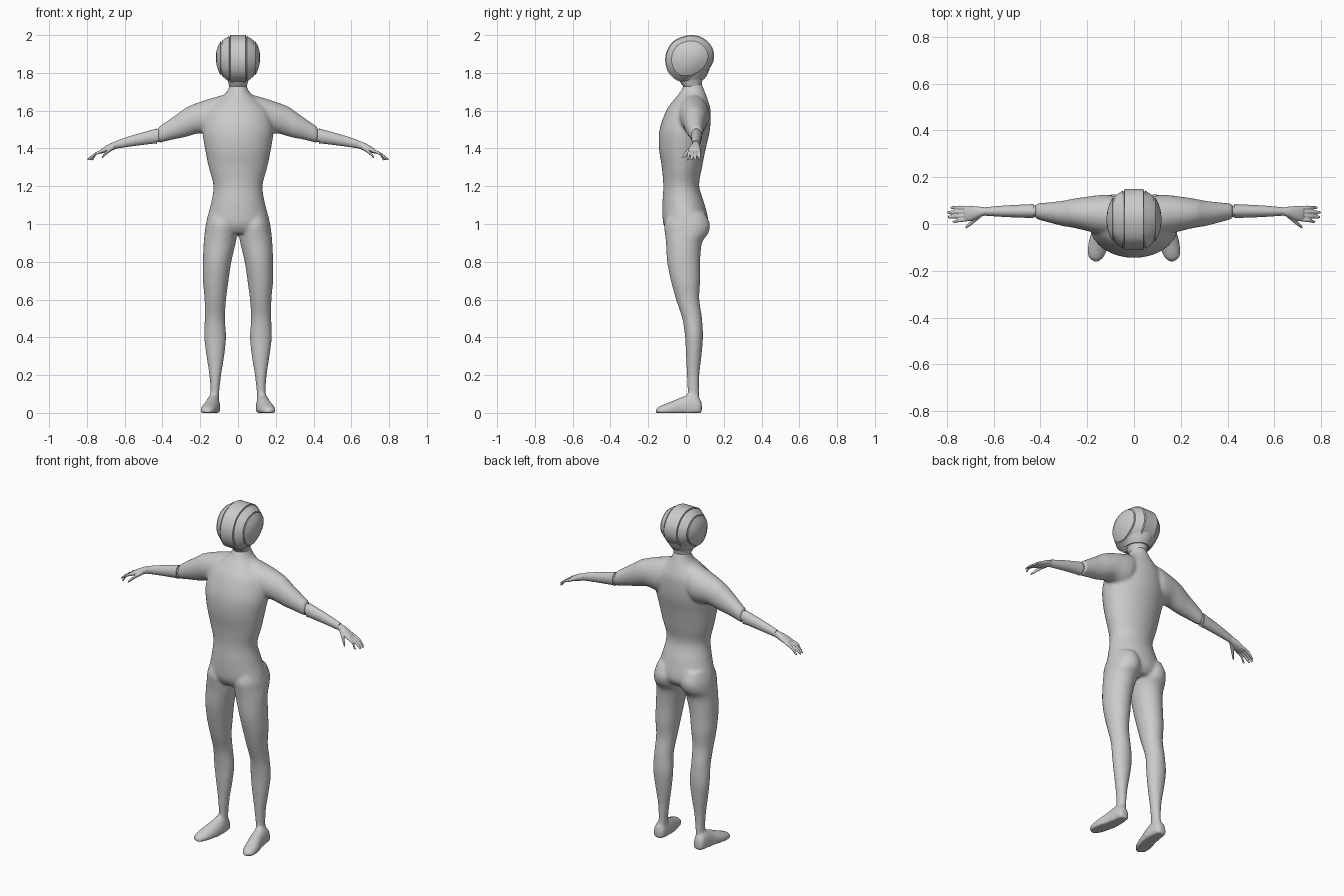
import bpy, bmesh, math
from mathutils import Vector

cube = bpy.data.objects.get("Cube")
if cube:
    bpy.data.objects.remove(cube)

grey = bpy.data.materials.new("suit grey")
grey.use_nodes = True
GREY = (0.6, 0.6, 0.6, 1)
grey.diffuse_color = GREY
grey.node_tree.nodes["Principled BSDF"].inputs["Base Color"].default_value = GREY


def smooth_rows(rows, steps=4, closed=False):
    """Catmull-Rom resampling of a list of equal-length tuples."""
    n, out = len(rows), []
    at = lambda i: rows[i % n] if closed else rows[min(max(i, 0), n - 1)]
    for i in range(n if closed else n - 1):
        for k in range(steps):
            t = k / steps
            out.append(tuple(
                0.5 * (2 * b + (c - a) * t + (2 * a - 5 * b + 4 * c - d) * t * t
                       + (3 * b - a - 3 * c + d) * t ** 3)
                for a, b, c, d in zip(at(i - 1), at(i), at(i + 1), at(i + 2))))
    return out if closed else out + [rows[-1]]


def bridge(bm, rings):
    """Skin a row of rings and cap both ends."""
    rings = [[bm.verts.new(p) for p in ring] for ring in rings]
    n = len(rings[0])
    for r, q in zip(rings, rings[1:]):
        for i in range(n):
            bm.faces.new((r[i], r[(i + 1) % n], q[(i + 1) % n], q[i]))
    bm.faces.new(rings[0])
    bm.faces.new(rings[-1])


def loft(bm, axis, rows, side=1, n=28):
    """Oval sections (position, a min, a max, b min, b max) along an axis."""
    rings = []
    for pos, a0, a1, b0, b1 in smooth_rows(rows):
        ring = []
        for i in range(n):
            w = 2 * math.pi * i / n
            a = (a0 + a1) / 2 + (a1 - a0) / 2 * math.cos(w)
            b = (b0 + b1) / 2 + (b1 - b0) / 2 * math.sin(w)
            x, y, z = {"x": (pos, b, a), "y": (a, pos, b), "z": (a, b, pos)}[axis]
            ring.append((x * side, y, max(z, 0)))
        rings.append(ring)
    bridge(bm, rings)


def finish(bm, name, voxel=0, smoothing=0):
    bmesh.ops.recalc_face_normals(bm, faces=bm.faces)
    mesh = bpy.data.meshes.new(name)
    bm.to_mesh(mesh)
    bm.free()
    mesh.materials.append(grey)
    obj = bpy.data.objects.new(name, mesh)
    bpy.context.collection.objects.link(obj)
    bpy.ops.object.select_all(action="DESELECT")
    obj.select_set(True)
    bpy.context.view_layer.objects.active = obj
    bpy.ops.object.shade_smooth_by_angle(angle=math.radians(35))
    if voxel:
        remesh = obj.modifiers.new("Fuse", "REMESH")
        remesh.mode = "VOXEL"
        remesh.voxel_size = voxel
        remesh.use_smooth_shade = True
        blend = obj.modifiers.new("Blend", "SMOOTH")
        blend.factor = 0.5
        blend.iterations = smoothing
    return obj


# Body: torso, legs, feet and upper arms fused into one skin
TORSO = [(1.75, -.042, .042, -.005, .08), (1.70, -.06, .06, -.03, .10),
         (1.65, -.115, .115, -.07, .118), (1.6, -.165, .165, -.105, .13),
         (1.5, -.188, .188, -.14, .127), (1.4, -.175, .175, -.143, .105),
         (1.3, -.155, .155, -.128, .085), (1.2, -.13, .13, -.12, .07),
         (1.1, -.145, .145, -.125, .10), (1.0, -.168, .168, -.12, .12),
         (.95, -.13, .13, -.09, .09)]
LEG = [(1.06, .03, .15, -.09, .1), (1.0, .006, .17, -.115, .127),
       (.95, .004, .177, -.112, .118), (.9, .012, .182, -.106, .085),
       (.8, .035, .186, -.1, .075), (.7, .05, .186, -.08, .075),
       (.6, .063, .177, -.053, .071), (.5, .069, .176, -.02, .085),
       (.4, .063, .179, -.005, .09), (.3, .073, .167, 0, .082),
       (.2, .089, .152, .005, .071), (.1, .1, .146, .008, .07),
       (.04, .1, .155, 0, .075)]
FOOT = [(.084, .115, .15, -.01, .05), (.07, .1, .165, -.03, .08),
        (.03, .095, .17, -.04, .1), (-.02, .095, .178, -.04, .085),
        (-.08, .107, .195, -.03, .06), (-.13, .122, .199, -.02, .04),
        (-.152, .137, .187, -.01, .028), (-.16, .15, .175, -.01, .018)]
UPPER_ARM = [(.05, 1.52, 1.69, -.03, .10), (.11, 1.47, 1.675, -.05, .125),
             (.2, 1.48, 1.647, -.03, .117), (.265, 1.464, 1.622, -.015, .107),
             (.3, 1.455, 1.598, -.01, .10), (.34, 1.448, 1.57, 0, .095),
             (.422, 1.428, 1.513, .022, .087)]
bm = bmesh.new()
loft(bm, "z", TORSO, n=40)
for side in (1, -1):
    loft(bm, "z", LEG, side)
    loft(bm, "y", FOOT, side)
    loft(bm, "x", UPPER_ARM, side)
finish(bm, "body_suit", voxel=.008, smoothing=8)

# Elbow joints, forearms and hands
ELBOW = [(.41, 1.437, 1.505, .03, .08), (.445, 1.43, 1.495, .032, .078)]
FOREARM = [(.43, 1.424, 1.505, .025, .085), (.45, 1.425, 1.5, .026, .084),
           (.55, 1.413, 1.472, .03, .079), (.64, 1.4, 1.443, .036, .071)]
PALM = [(.632, 1.402, 1.44, .037, .07), (.66, 1.392, 1.434, .029, .074),
        (.695, 1.38, 1.416, .014, .077), (.725, 1.373, 1.397, .013, .076)]


def finger_rows(points):
    return [(x, z - r, z + r, y - r, y + r) for x, y, z, r in points]


for side, label in ((1, "left"), (-1, "right")):
    for part, rows in (("elbow", ELBOW), ("forearm", FOREARM)):
        bm = bmesh.new()
        loft(bm, "x", rows, side)
        finish(bm, f"{label}_{part}")
    bm = bmesh.new()
    loft(bm, "x", PALM, side)
    for i, tip in enumerate((.775, .795, .798, .785)):
        root, end = .02 + .0165 * i, .01 + .02 * i
        loft(bm, "x", finger_rows([
            (.71, root, 1.389, .0085), (.75, (root + end) / 2, 1.373, .0085),
            (tip - .01, end, 1.347, .007), (tip, end, 1.34, .004)]), side, 12)
    loft(bm, "x", finger_rows([(.655, .04, 1.408, .013), (.69, .01, 1.383, .011),
                               (.713, -.01, 1.36, .008), (.72, -.015, 1.352, .004)]),
         side, 12)
    finish(bm, f"{label}_hand", voxel=.003, smoothing=3)

# Helmet: side outline stepped inward from a flat crest band, with seams
OUTLINE = [(.02, 2.0), (.09, 1.985), (.138, 1.937), (.149, 1.88), (.13, 1.83),
           (.09, 1.79), (.03, 1.755), (-.02, 1.752), (-.06, 1.767),
           (-.095, 1.805), (-.11, 1.862), (-.1, 1.92), (-.06, 1.973)]
STEPS = [(.041, 1), (.042, .925), (.046, .925), (.047, .96), (.068, .85),
         (.085, .74), (.086, .7), (.09, .69), (.092, .71), (.105, .52),
         (.113, .32), (.117, .1)]
outline = smooth_rows(OUTLINE, closed=True)
CY, CZ = .02, 1.883
layers = [(-x, s) for x, s in reversed(STEPS)] + STEPS
bm = bmesh.new()
bridge(bm, [[(x, CY + (y - CY) * s, CZ + (z - CZ) * s) for y, z in outline]
            for x, s in layers])
finish(bm, "helmet")

# Jaw guard and neck collar under the helmet
JAW = [(1.765, -.064, .064, -.055, .095), (1.79, -.08, .08, -.078, .112),
       (1.82, -.098, .098, -.09, .125)]
COLLAR = [(1.725, -.045, .045, -.012, .08), (1.75, -.052, .052, -.03, .085),
          (1.775, -.06, .06, -.04, .09)]
for name, rows in (("jaw_guard", JAW), ("neck_collar", COLLAR)):
    bm = bmesh.new()
    loft(bm, "z", rows)
    finish(bm, name)
